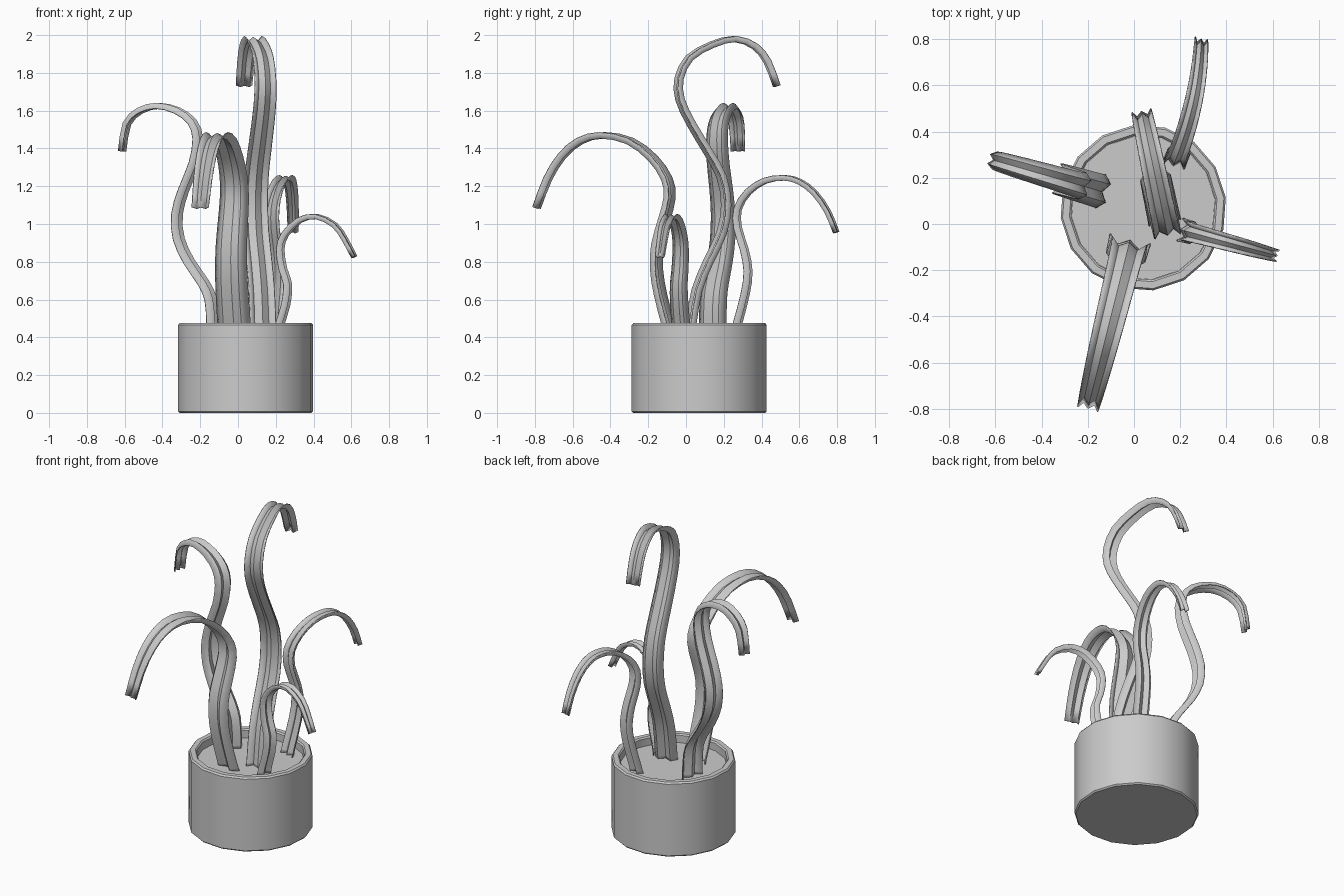
import bpy, bmesh, math
from mathutils import Vector

cube = bpy.data.objects.get("Cube")
if cube:
    bpy.data.objects.remove(cube, do_unlink=True)

grey = bpy.data.materials.new("plain_grey")
grey.use_nodes = True
colour = (0.6, 0.6, 0.6, 1)
grey.diffuse_color = colour
grey.node_tree.nodes["Principled BSDF"].inputs["Base Color"].default_value = colour


def finish(name, bm, angle):
    bmesh.ops.recalc_face_normals(bm, faces=bm.faces)
    mesh = bpy.data.meshes.new(name)
    bm.to_mesh(mesh)
    bm.free()
    mesh.materials.append(grey)
    ob = bpy.data.objects.new(name, mesh)
    bpy.context.collection.objects.link(ob)
    bpy.ops.object.select_all(action='DESELECT')
    ob.select_set(True)
    bpy.context.view_layer.objects.active = ob
    bpy.ops.object.shade_smooth_by_angle(angle=math.radians(angle))
    return ob


def lathe(name, profile, sides=16, turn=math.radians(7), centre=(0.04, 0.07)):
    """Turn a profile of (radius, height) and cap both ends."""
    bm = bmesh.new()
    rings = []
    for r, z in profile:
        angles = [turn + math.tau * k / sides for k in range(sides)]
        rings.append([bm.verts.new((centre[0] + r * math.cos(a),
                                    centre[1] + r * math.sin(a), z)) for a in angles])
    for low, high in zip(rings, rings[1:]):
        for k in range(sides):
            n = (k + 1) % sides
            bm.faces.new((low[k], low[n], high[n], high[k]))
    bm.faces.new(rings[0][::-1])
    bm.faces.new(rings[-1])
    return finish(name, bm, 35)


def smooth_path(points, steps=2):
    """Catmull-Rom refinement of a list of vectors."""
    ext = [2 * points[0] - points[1]] + points + [2 * points[-1] - points[-2]]
    out = []
    for a, b, c, d in zip(ext, ext[1:], ext[2:], ext[3:]):
        for i in range(steps):
            t = i / steps
            out.append(0.5 * (2 * b + (c - a) * t + (2 * a - 5 * b + 4 * c - d) * t * t
                              + (3 * b - a - 3 * c + d) * t ** 3))
    return out + [points[-1]]


# Ridged leaf cross-section: (across, outward)
RIDGES = [(-1, -0.5), (-0.55, 0.5), (0, -0.3), (0.55, 0.5), (1, -0.5)]


def leaf(name, place, sideways, base_w, tip_w, depth, path):
    """Sweep the ridged section along a path; place maps (distance, height) to a point."""
    pts = smooth_path([Vector(place(s, z)) for s, z in path])
    across = Vector(sideways).normalized()
    bm = bmesh.new()
    rows = []
    last = len(pts) - 1
    for i, p in enumerate(pts):
        tangent = (pts[min(i + 1, last)] - pts[max(i - 1, 0)]).normalized()
        out = across.cross(tangent).normalized()
        t = i / last
        half = (base_w + (tip_w - base_w) * t ** 1.5) / 2
        d = depth * (1 - 0.25 * t)
        rows.append([bm.verts.new(p + across * u * half + out * v * d) for u, v in RIDGES])
    for a, b in zip(rows, rows[1:]):
        for k in range(len(RIDGES) - 1):
            bm.faces.new((a[k], a[k + 1], b[k + 1], b[k]))
    ob = finish(name, bm, 30)
    thick = ob.modifiers.new("thickness", 'SOLIDIFY')
    thick.thickness = 0.006
    thick.offset = 0
    return ob


# Pot with a softened rim, and the soil inside it
lathe("pot", [(0.352, 0), (0.36, 0.008), (0.36, 0.465), (0.352, 0.475),
              (0.322, 0.475), (0.314, 0.467), (0.314, 0.40)])
lathe("soil", [(0.313, 0.39), (0.313, 0.42)])

# Leaves, each rising from the soil and arching over to its tip
leaf("tall_leaf", lambda y, z: (0.135 - 0.21 * y, y, z), (-0.98, -0.2, 0), 0.14, 0.085, 0.034,
     [(0.02, 0.41), (0.03, 0.48), (0.06, 0.65), (0.12, 0.8), (0.19, 0.95), (0.215, 1.1),
      (0.19, 1.25), (0.12, 1.38), (0.03, 1.53), (-0.03, 1.66), (-0.035, 1.77), (0.02, 1.88),
      (0.14, 1.95), (0.26, 1.98), (0.365, 1.94), (0.43, 1.86), (0.48, 1.73)])

leaf("left_leaf", lambda x, z: (x, 0.1 - 0.29 * x, z), (0.28, 0.96, 0), 0.15, 0.075, 0.034,
     [(-0.13, 0.41), (-0.13, 0.475), (-0.14, 0.6), (-0.18, 0.69), (-0.255, 0.8), (-0.31, 0.92),
      (-0.32, 1.05), (-0.285, 1.18), (-0.23, 1.32), (-0.21, 1.45), (-0.24, 1.54),
      (-0.32, 1.6), (-0.425, 1.625), (-0.52, 1.6), (-0.59, 1.53), (-0.615, 1.385)])

leaf("front_leaf", lambda y, z: (0.25 * y, y, z), (0.97, -0.24, 0), 0.18, 0.09, 0.036,
     [(-0.08, 0.41), (-0.1, 0.475), (-0.14, 0.63), (-0.16, 0.76), (-0.155, 0.89), (-0.12, 1.02),
      (-0.09, 1.14), (-0.105, 1.24), (-0.18, 1.35), (-0.3, 1.44), (-0.445, 1.47),
      (-0.56, 1.44), (-0.655, 1.36), (-0.73, 1.24), (-0.79, 1.085)])

leaf("back_leaf", lambda y, z: (0.29 - 0.37 * (y - 0.8) ** 2 + 0.02 * (y - 0.8), y, z),
     (-0.97, 0.22, 0), 0.1, 0.055, 0.03,
     [(0.26, 0.41), (0.275, 0.475), (0.315, 0.63), (0.33, 0.75), (0.31, 0.865), (0.275, 0.98),
      (0.275, 1.08), (0.33, 1.17), (0.42, 1.23), (0.52, 1.245), (0.6, 1.225),
      (0.68, 1.165), (0.75, 1.065), (0.795, 0.955)])

leaf("right_leaf", lambda x, z: (x, 0.03 - 0.27 * x, z), (0.26, 0.97, 0), 0.1, 0.05, 0.028,
     [(0.21, 0.41), (0.225, 0.475), (0.255, 0.575), (0.265, 0.68), (0.24, 0.76), (0.225, 0.865),
      (0.25, 0.945), (0.325, 1.02), (0.415, 1.04), (0.51, 0.995), (0.565, 0.92), (0.615, 0.825)])
